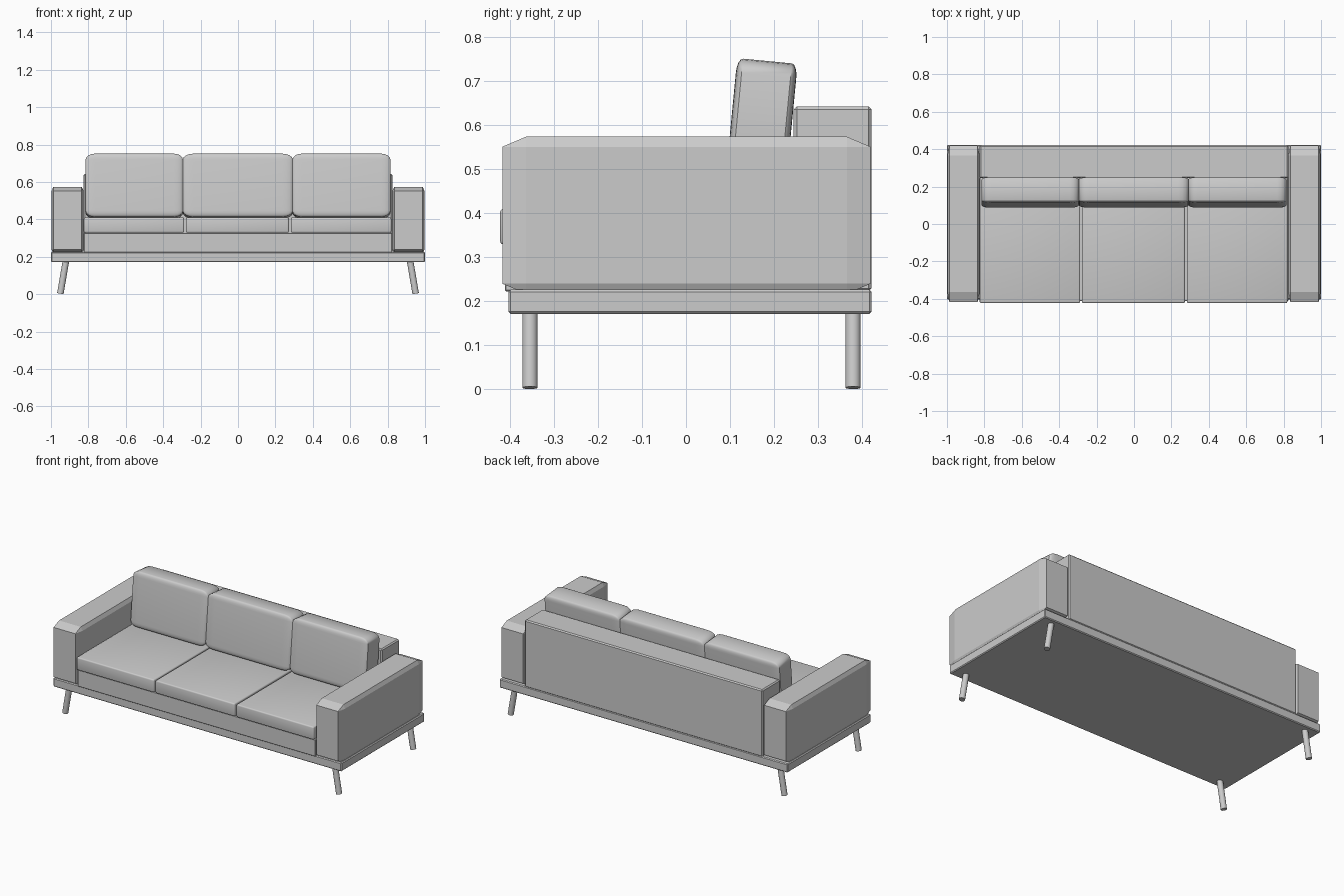
import bpy, bmesh, math
from mathutils import Matrix, Vector

if "Cube" in bpy.data.objects:
    bpy.data.objects.remove(bpy.data.objects["Cube"])


def block(name, lo, hi, ratio=0.0, width=0.0, segments=1, tilt=0.0):
    """Box between two corners; ratio bevels before scaling, width bevels evenly."""
    lo, hi = Vector(lo), Vector(hi)
    size = hi - lo
    bm = bmesh.new()
    bmesh.ops.create_cube(bm, size=1)
    if ratio:
        bmesh.ops.bevel(bm, geom=bm.edges[:], offset=ratio, segments=segments,
                        profile=0.5, affect='EDGES')
    bmesh.ops.scale(bm, vec=size, verts=bm.verts[:])
    if width:
        bmesh.ops.bevel(bm, geom=bm.edges[:], offset=width, segments=segments,
                        profile=0.5, affect='EDGES')
    bmesh.ops.rotate(bm, matrix=Matrix.Rotation(tilt, 3, 'X'), verts=bm.verts[:])
    return finish(name, bm, (lo + hi) / 2, segments > 1)


def finish(name, bm, location, smooth):
    mesh = bpy.data.meshes.new(name)
    bm.to_mesh(mesh)
    bm.free()
    ob = bpy.data.objects.new(name, mesh)
    ob.location = location
    bpy.context.collection.objects.link(ob)
    if smooth:
        bpy.ops.object.select_all(action='DESELECT')
        ob.select_set(True)
        bpy.context.view_layer.objects.active = ob
        bpy.ops.object.shade_smooth_by_angle(angle=math.radians(35))
    return ob


def leg(name, foot, head, radius):
    """Splayed round leg between two points."""
    foot, head = Vector(foot), Vector(head)
    axis = head - foot
    bm = bmesh.new()
    bmesh.ops.create_cone(bm, cap_ends=True, segments=32, radius1=radius,
                          radius2=radius, depth=axis.length)
    turn = Vector((0, 0, 1)).rotation_difference(axis).to_matrix()
    bmesh.ops.rotate(bm, matrix=turn, verts=bm.verts[:])
    finish(name, bm, (foot + head) / 2, True)


# Platform, seat base and backrest
block("platform", (-1, -0.404, 0.171), (1, 0.422, 0.226), width=0.005)
block("seat_base", (-0.825, -0.412, 0.222), (0.825, 0.30, 0.328), width=0.003)
block("backrest", (-0.825, 0.245, 0.222), (0.825, 0.422, 0.643), width=0.007)

# Arms and legs on both sides
for side, s in (("left", -1), ("right", 1)):
    x1, x2 = sorted((s * 0.825, s * 0.998))
    block(side + "_arm", (x1, -0.418, 0.217), (x2, 0.42, 0.574), ratio=0.064)
    for end, y in (("front", -0.355), ("back", 0.38)):
        leg(f"{end}_{side}_leg", (s * 0.95, y, 0.003), (s * 0.918, y, 0.19), 0.0175)

# Seat cushions
for i, (x1, x2) in enumerate([(-0.825, -0.288), (-0.279, 0.272), (0.283, 0.82)]):
    block(f"seat_cushion_{i + 1}", (x1, -0.423, 0.329), (x2, 0.25, 0.41),
          width=0.008, segments=3)

# Leaning back cushions
for i, (x1, x2) in enumerate([(-0.815, -0.294), (-0.295, 0.293), (0.291, 0.815)]):
    block(f"back_cushion_{i + 1}", (x1, 0.1, 0.408), (x2, 0.238, 0.747),
          ratio=0.095, segments=4, tilt=-math.radians(5.5))
